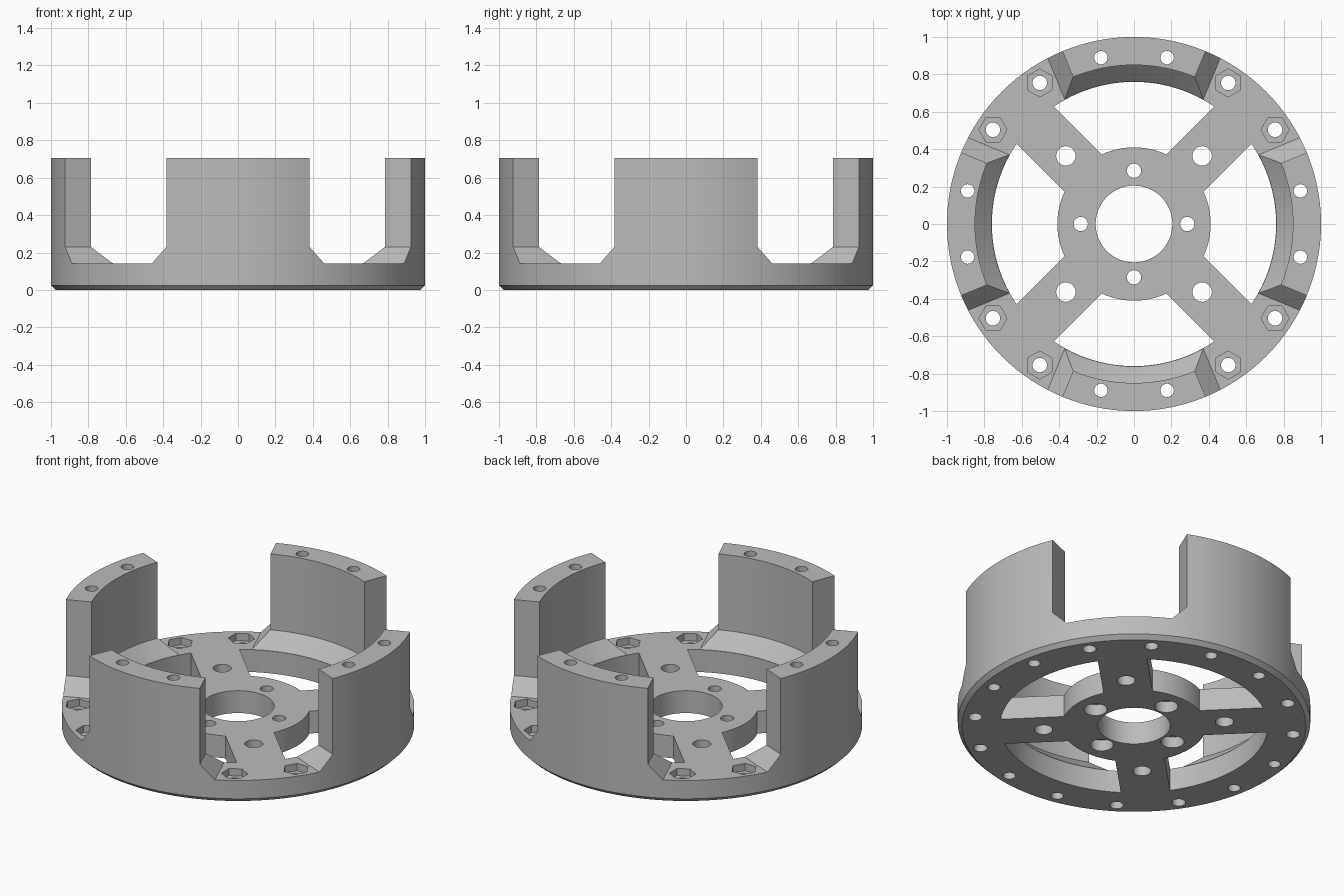
import bpy, bmesh
from math import sin, cos, asin, radians, pi, tau

if "Cube" in bpy.data.objects:
    bpy.data.objects.remove(bpy.data.objects["Cube"], do_unlink=True)

FLOOR, FLARE, TOP = 0.14, 0.23, 0.705
RING_IN, HUB_R, SPOKE_HALF, BOLT_R = 0.76, 0.41, 0.14, 0.907

grey = bpy.data.materials.new("plain grey")
grey.use_nodes = True
grey.diffuse_color = (0.5, 0.5, 0.5, 1)
grey.node_tree.nodes["Principled BSDF"].inputs["Base Color"].default_value = (0.5, 0.5, 0.5, 1)


def make_object(name, bm):
    bmesh.ops.recalc_face_normals(bm, faces=bm.faces)
    mesh = bpy.data.meshes.new(name)
    bm.to_mesh(mesh)
    bm.free()
    mesh.materials.append(grey)
    obj = bpy.data.objects.new(name, mesh)
    bpy.context.collection.objects.link(obj)
    return obj


def loft(bm, loops, closed=False):
    """Join equal point loops; cap the ends, or close back to the first."""
    rows = [[bm.verts.new(p) for p in loop] for loop in loops]
    pairs = list(zip(rows, rows[1:])) + ([(rows[-1], rows[0])] if closed else [])
    n = len(rows[0])
    for a, b in pairs:
        for i in range(n):
            j = (i + 1) % n
            bm.faces.new((a[i], a[j], b[j], b[i]))
    if not closed:
        bm.faces.new(rows[0])
        bm.faces.new(rows[-1])


def prism(bm, outline, z0, z1):
    loft(bm, [[(x, y, z) for x, y in outline] for z in (z0, z1)])


def circle(radius, sides, cx=0, cy=0, turn=0):
    return [(cx + radius * cos(turn + tau * i / sides),
             cy + radius * sin(turn + tau * i / sides)) for i in range(sides)]


def polar(r, a):
    return r * cos(a), r * sin(a)


def arc(r, a0, a1, steps):
    return [polar(r, a0 + (a1 - a0) * i / steps) for i in range(steps + 1)]


def cut(target, bm):
    cutter = make_object("cutter", bm)
    cutter.hide_render = True
    mod = target.modifiers.new("cut", 'BOOLEAN')
    mod.operation, mod.solver, mod.object = 'DIFFERENCE', 'EXACT', cutter
    bpy.context.view_layer.objects.active = target
    bpy.ops.object.modifier_apply(modifier=mod.name)
    bpy.data.objects.remove(cutter, do_unlink=True)


# Turned body: hub bore, chamfered foot, tall rim with sloped inner toe
profile = [(0.205, 0), (0.975, 0), (1, 0.025), (1, TOP), (0.85, TOP),
           (0.85, FLARE), (RING_IN + 0.002, FLOOR), (0.205, FLOOR)]
bm = bmesh.new()
loft(bm, [[(*polar(r, tau * i / 128), z) for r, z in profile] for i in range(128)], closed=True)
body = make_object("motor_mount_body", bm)

# Gaps between the four walls, narrowing to the floor with sloped feet
bm = bmesh.new()
half = radians(22.5)
for k in range(4):
    turn = pi / 4 + k * pi / 2
    levels = []
    for z, inset in ((FLOOR, 0.087), (FLARE, 0), (TOP + 0.1, 0)):
        pts = []
        for r, side in ((0.6, -1), (1.2, -1), (1.2, 1), (0.6, 1)):
            x = r * cos(half) + inset * sin(half)
            y = side * (r * sin(half) - inset * cos(half))
            pts.append((x * cos(turn) - y * sin(turn), x * sin(turn) + y * cos(turn), z))
        levels.append(pts)
    loft(bm, levels)
cut(body, bm)

# Windows that leave the hub and diagonal spokes, plus all through holes
bm = bmesh.new()
wide = pi / 4 - asin(SPOKE_HALF / RING_IN)
narrow = pi / 4 - asin(SPOKE_HALF / HUB_R)
for k in range(4):
    a = k * pi / 2
    prism(bm, arc(RING_IN, a - wide, a + wide, 24) + arc(HUB_R, a + narrow, a - narrow, 12), -0.1, 0.2)
    holes = [(0.285, 0, 0.038), (0.515, 45, 0.052)]
    holes += [(BOLT_R, s * 11.25, 0.036) for s in (-1, 1)]
    holes += [(BOLT_R, 45 + s * 11.25, 0.039) for s in (-1, 1)]
    for dist, deg, radius in holes:
        prism(bm, circle(radius, 24, *polar(dist, a + radians(deg))), -0.1, TOP + 0.1)
cut(body, bm)

# Hexagonal nut pockets on the floor and round counterbores under the hub
bm = bmesh.new()
for k in range(4):
    a = k * pi / 2
    for deg, turn in ((33.75, 0), (56.25, pi / 2)):
        prism(bm, circle(0.075, 6, *polar(BOLT_R, a + radians(deg)), a + turn), FLOOR - 0.045, FLOOR + 0.1)
    prism(bm, circle(0.066, 24, *polar(0.285, a)), -0.1, 0.07)
cut(body, bm)

bpy.ops.object.select_all(action='DESELECT')
body.select_set(True)
bpy.context.view_layer.objects.active = body
bpy.ops.object.shade_smooth_by_angle(angle=radians(30))
